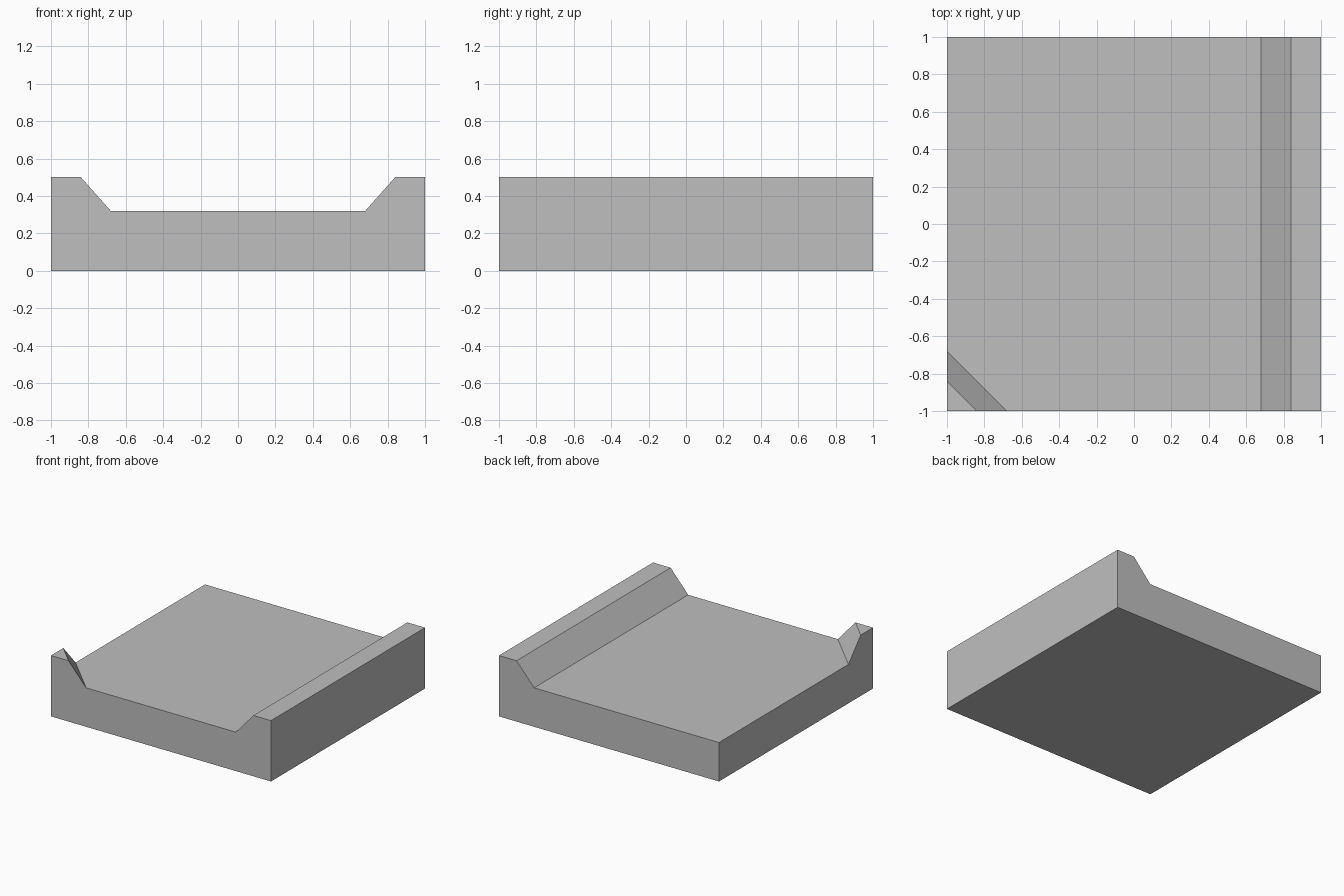
import bpy
import bmesh

cube = bpy.data.objects.get("Cube")
if cube:
    bpy.data.objects.remove(cube, do_unlink=True)

# One plain grey for the whole tile
grey = bpy.data.materials.new("plain_grey")
grey.use_nodes = True
colour = (0.52, 0.52, 0.52, 1)
grey.diffuse_color = colour
grey.node_tree.nodes["Principled BSDF"].inputs["Base Color"].default_value = colour

HALF = 1.0
FLOOR, TOP = 0.32, 0.50    # heights of the low floor and raised banks
CREST, TOE = 0.84, 0.68    # where a bank starts and stops sloping

bm = bmesh.new()


def points(*coords):
    return [bm.verts.new(c) for c in coords]


def bank_section(y):
    """Right-hand section: base corner, outer edge, crest, toe."""
    return points((HALF, y, 0), (HALF, y, TOP), (CREST, y, TOP), (TOE, y, FLOOR))


front = bank_section(-HALF)
back = bank_section(HALF)

# Opposite side: base corners and the low back corner
base_front, base_back, low_back = points(
    (-HALF, -HALF, 0), (-HALF, HALF, 0), (-HALF, HALF, FLOOR))

# Raised corner with a diagonal slope
peak, crest_x, crest_y, toe_x, toe_y = points(
    (-HALF, -HALF, TOP), (-CREST, -HALF, TOP), (-HALF, -CREST, TOP),
    (-TOE, -HALF, FLOOR), (-HALF, -TOE, FLOOR))

# Straight bank: outer wall, flat top and slope
for i in range(3):
    bm.faces.new((front[i], back[i], back[i + 1], front[i + 1]))

# Front, back and left walls, then the underside
bm.faces.new((base_front, *front, toe_x, crest_x, peak))
bm.faces.new((base_back, *back, low_back))
bm.faces.new((base_back, base_front, peak, crest_y, toe_y, low_back))
bm.faces.new((base_front, base_back, back[0], front[0]))

# Floor, corner slope and corner top
bm.faces.new((toe_x, front[3], back[3], low_back, toe_y))
bm.faces.new((toe_x, toe_y, crest_y, crest_x))
bm.faces.new((peak, crest_x, crest_y))

bmesh.ops.recalc_face_normals(bm, faces=bm.faces)

mesh = bpy.data.meshes.new("ground_tile")
bm.to_mesh(mesh)
bm.free()
mesh.materials.append(grey)
bpy.context.collection.objects.link(bpy.data.objects.new("ground_tile", mesh))
